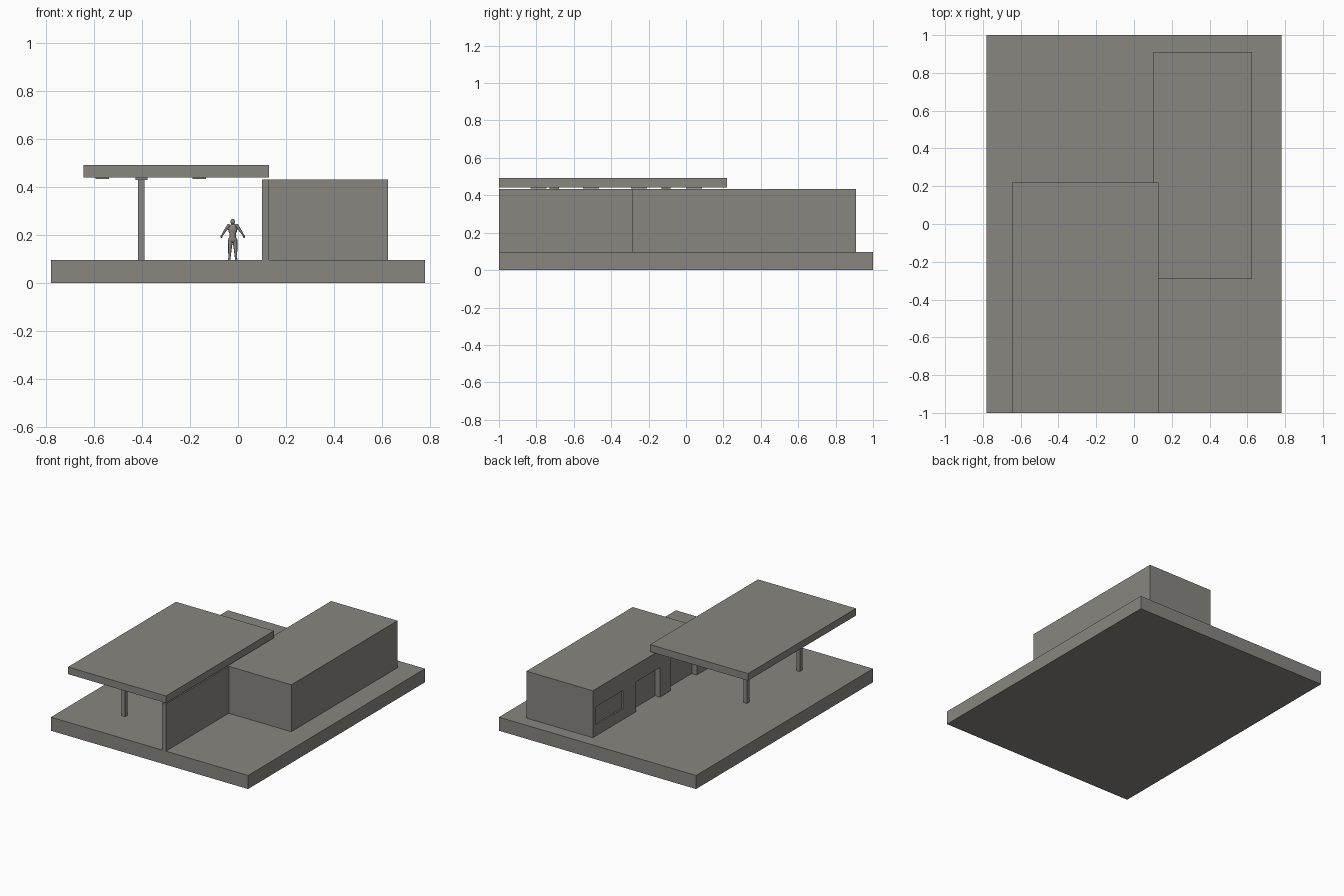
import bpy, math
from mathutils import Vector

cube = bpy.data.objects.get("Cube")
if cube:
    bpy.data.objects.remove(cube, do_unlink=True)

grey = bpy.data.materials.new("warm_grey")
grey.use_nodes = True
colour = (0.25, 0.24, 0.215, 1)
grey.diffuse_color = colour
bsdf = next(n for n in grey.node_tree.nodes if n.type == 'BSDF_PRINCIPLED')
bsdf.inputs["Base Color"].default_value = colour


def finish(name):
    ob = bpy.context.object
    ob.name = name
    ob.data.materials.append(grey)
    return ob


def box(name, x, y, z):
    """Box between low and high limits on each axis."""
    lims = (x, y, z)
    bpy.ops.mesh.primitive_cube_add(size=1, location=[(a + b) / 2 for a, b in lims])
    ob = finish(name)
    ob.scale = [b - a for a, b in lims]
    bpy.ops.object.transform_apply(location=False, rotation=False, scale=True)
    return ob


def limb(name, start, end, r1, r2):
    """Tapered round limb between two points."""
    a, b = Vector(start), Vector(end)
    bpy.ops.mesh.primitive_cone_add(vertices=10, radius1=r1, radius2=r2, depth=(b - a).length,
                                    location=(a + b) / 2,
                                    rotation=(b - a).to_track_quat('Z', 'Y').to_euler())
    ob = finish(name)
    bpy.ops.object.shade_smooth_by_angle(angle=math.radians(50))
    return ob


def ball(name, centre, size):
    bpy.ops.mesh.primitive_uv_sphere_add(segments=12, ring_count=8, radius=1, location=centre)
    ob = finish(name)
    ob.scale = size
    bpy.ops.object.shade_smooth()
    return ob


FLOOR = 0.097
WALL_TOP = 0.433
FACE = 0.10

# Ground slab, building block and long screen wall
box("ground_slab", (-0.78, 0.78), (-1, 1), (0, FLOOR))
building = box("building", (FACE, 0.625), (-0.29, 0.91), (FLOOR, WALL_TOP))
box("screen_wall", (FACE, 0.13), (-1, -0.29), (FLOOR, WALL_TOP))

# Recessed window and doorways in the building's courtyard side
for y, z in [((0.57, 0.876), (0.175, 0.305)),
             ((0.15, 0.424), (FLOOR - 0.01, 0.31)),
             ((-0.265, 0.03), (FLOOR - 0.01, 0.36))]:
    depth = 0.01 if z[0] > FLOOR else 0.04
    cutter = box("recess_cutter", (FACE - 0.05, FACE + depth), y, z)
    cutter.hide_render = True
    mod = building.modifiers.new("recess", 'BOOLEAN')
    mod.operation = 'DIFFERENCE'
    mod.solver = 'EXACT'
    mod.object = cutter
    bpy.context.view_layer.objects.active = building
    bpy.ops.object.modifier_apply(modifier=mod.name)
    bpy.data.objects.remove(cutter, do_unlink=True)

# Canopy on two columns with cap plates
box("canopy", (-0.645, 0.13), (-1, 0.22), (0.441, 0.492))
for i, y in enumerate((-0.705, -0.107)):
    box(f"column_{i}", (-0.417, -0.389), (y - 0.014, y + 0.014), (FLOOR, 0.431))
    box(f"column_cap_{i}", (-0.428, -0.378), (y - 0.025, y + 0.025), (0.43, 0.441))

# Flat light fittings under the canopy
for x in (-0.567, -0.162):
    for y in (-0.788, -0.508, -0.252, 0.043):
        box("canopy_light", (x - 0.028, x + 0.028), (y - 0.043, y + 0.043), (0.435, 0.441))

# Standing figure for scale
px, py = -0.022, -0.5
for side, label in ((1, "left"), (-1, "right")):
    def at(dx, z, dy=0):
        return (px + side * dx, py + dy, z)
    box(f"{label}_foot", sorted((px + side * 0.009, px + side * 0.019)),
        (py - 0.018, py + 0.006), (FLOOR, FLOOR + 0.006))
    limb(f"{label}_lower_leg", at(0.014, FLOOR), at(0.012, 0.137), 0.004, 0.007)
    limb(f"{label}_upper_leg", at(0.012, 0.137), at(0.009, 0.182), 0.007, 0.010)
    limb(f"{label}_upper_arm", at(0.017, 0.240), at(0.033, 0.217), 0.007, 0.005)
    limb(f"{label}_forearm", at(0.033, 0.217), at(0.045, 0.198), 0.005, 0.003)
    ball(f"{label}_hand", at(0.047, 0.194), (0.004, 0.004, 0.006))
    ball(f"{label}_shoulder", at(0.017, 0.239), (0.008, 0.008, 0.008))
ball("hips", (px, py, 0.182), (0.018, 0.012, 0.014))
limb("waist", (px, py, 0.182), (px, py, 0.215), 0.014, 0.014)
ball("chest", (px, py, 0.224), (0.019, 0.012, 0.023))
limb("neck", (px, py, 0.238), (px, py, 0.253), 0.006, 0.005)
ball("head", (px, py, 0.256), (0.009, 0.010, 0.012))
